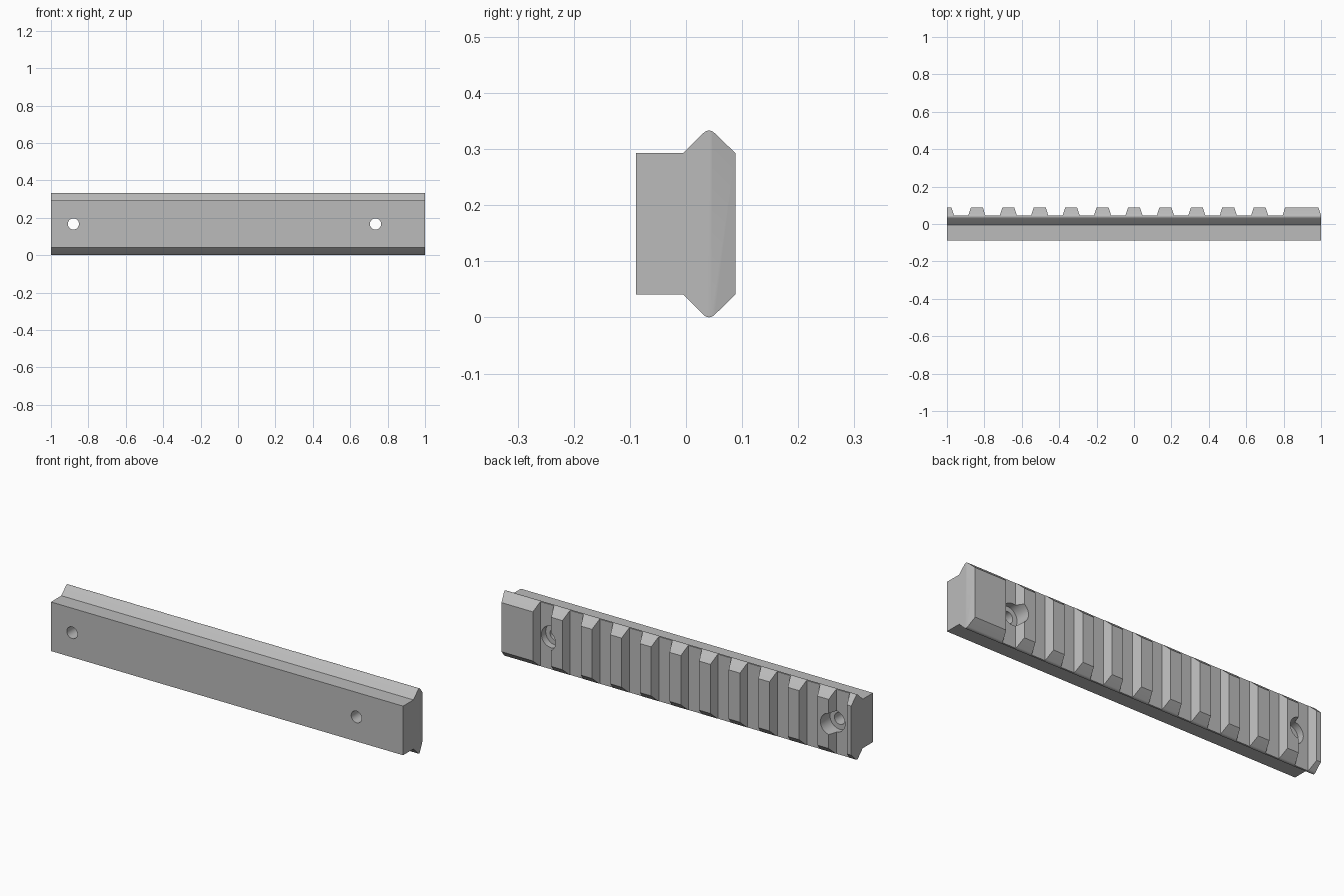
import bpy, bmesh, math
from mathutils import Vector

if "Cube" in bpy.data.objects:
    bpy.data.objects.remove(bpy.data.objects["Cube"], do_unlink=True)

MID_Z = 0.1667           # height of the rail's mirror line
PITCH = 0.168            # spacing of the teeth
FLOOR, BACK = 0.045, 0.088

grey = bpy.data.materials.new("Metal Grey")
grey.use_nodes = True
grey.diffuse_color = (0.5, 0.5, 0.5, 1)
grey.node_tree.nodes["Principled BSDF"].inputs["Base Color"].default_value = (0.5, 0.5, 0.5, 1)


def loft(bm, rings):
    """Closed solid through rings of equal point count."""
    rows = [[bm.verts.new(p) for p in ring] for ring in rings]
    n = len(rows[0])
    for a, b in zip(rows, rows[1:]):
        for i in range(n):
            j = (i + 1) % n
            bm.faces.new((a[i], a[j], b[j], b[i]))
    bm.faces.new(rows[0][::-1])
    bm.faces.new(rows[-1])


def make_object(name, bm):
    bmesh.ops.recalc_face_normals(bm, faces=bm.faces[:])
    mesh = bpy.data.meshes.new(name)
    bm.to_mesh(mesh)
    bm.free()
    mesh.materials.append(grey)
    obj = bpy.data.objects.new(name, mesh)
    bpy.context.collection.objects.link(obj)
    return obj


# Rail body: mirrored cross-section swept along x
half = [(-0.089, 0.126), (-0.005, 0.126), (0.03, 0.161), (0.035, 0.165),
        (0.041, 0.1667), (0.047, 0.165), (0.052, 0.161), (BACK, 0.126)]
section = half + [(y, -z) for y, z in reversed(half)]
bm = bmesh.new()
loft(bm, [[Vector((x, y, MID_Z + z)) for y, z in section] for x in (-1, 1)])
rail = make_object("rail", bm)

# Cross slots between the teeth, with sloping walls
bm = bmesh.new()
top = 0.12
slope = 0.014 / (BACK - FLOOR)
flare = slope * (top - FLOOR)
for i in range(11):
    x = -0.924 + i * PITCH
    outline = [(x - 0.038, FLOOR), (x + 0.038, FLOOR),
               (x + 0.038 + flare, top), (x - 0.038 - flare, top)]
    loft(bm, [[Vector((u, v, z)) for u, v in outline] for z in (-0.1, 0.45)])
# Chamfer at the end of the long tooth
outline = [(1.0, FLOOR), (1.1, FLOOR), (1.1, top), (1.0 - flare, top)]
loft(bm, [[Vector((u, v, z)) for u, v in outline] for z in (-0.1, 0.45)])
slots = make_object("slot_cutter", bm)

# Stepped screw holes
bm = bmesh.new()
SIDES = 32
for x in (-0.88, 0.735):
    rings = []
    for y, r in ((-0.15, 0.03), (0.01, 0.03), (0.01, 0.055), (0.15, 0.055)):
        rings.append([Vector((x + r * math.cos(a), y, MID_Z + r * math.sin(a)))
                      for a in (2 * math.pi * k / SIDES for k in range(SIDES))])
    loft(bm, rings)
holes = make_object("screw_hole_cutter", bm)

# Cut the rail and drop the cutters
bpy.context.view_layer.objects.active = rail
rail.select_set(True)
for cutter in (slots, holes):
    cutter.hide_render = True
    mod = rail.modifiers.new("cut", 'BOOLEAN')
    mod.operation = 'DIFFERENCE'
    mod.solver = 'EXACT'
    mod.object = cutter
    bpy.ops.object.modifier_apply(modifier=mod.name)
    bpy.data.objects.remove(cutter, do_unlink=True)

bpy.ops.object.shade_smooth_by_angle(angle=math.radians(32))
